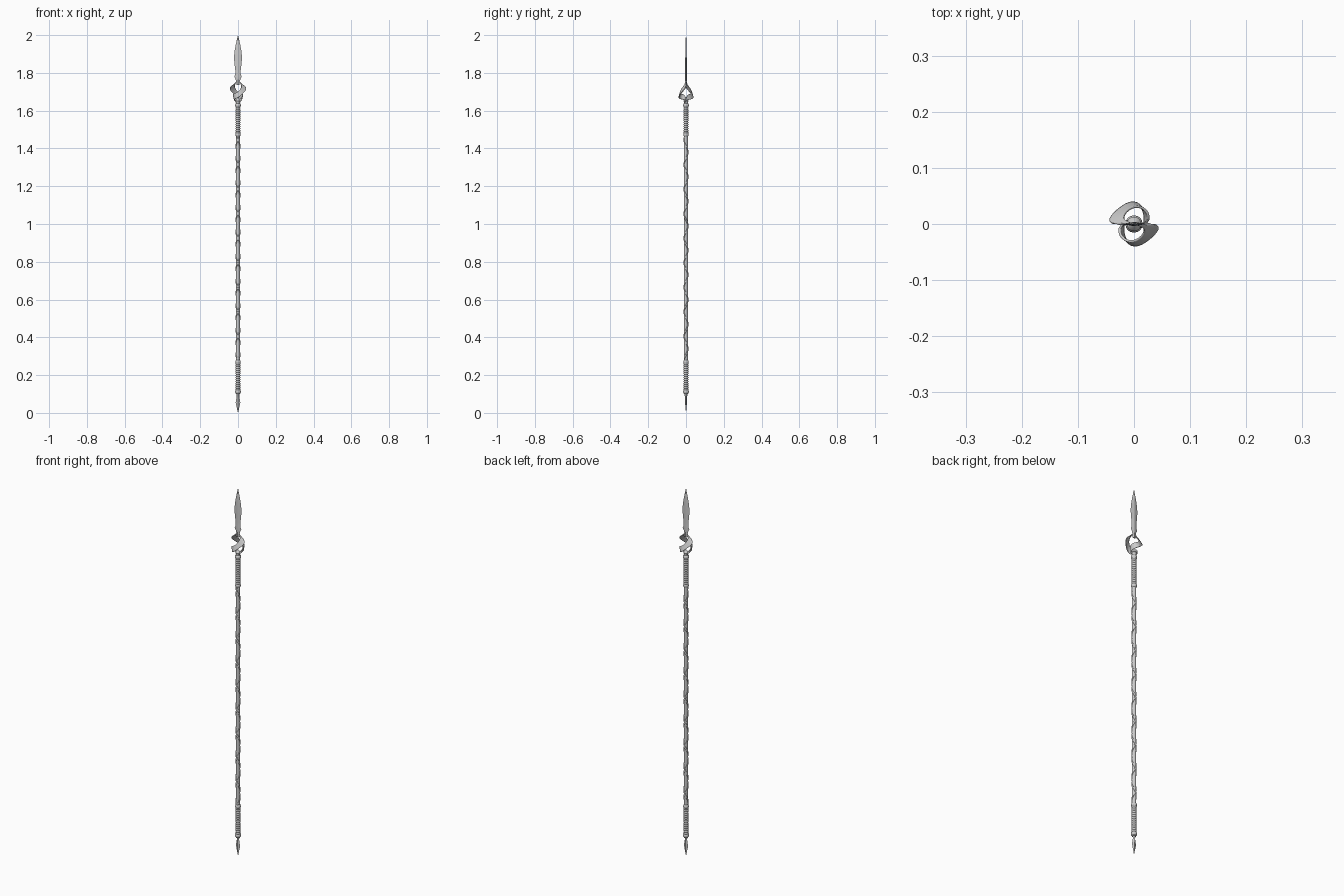
import bpy, bmesh, math
from mathutils import Vector

if "Cube" in bpy.data.objects:
    bpy.data.objects.remove(bpy.data.objects["Cube"])


def make_object(name, verts, faces, smooth=40):
    mesh = bpy.data.meshes.new(name)
    mesh.from_pydata(verts, [], faces)
    bm = bmesh.new()
    bm.from_mesh(mesh)
    bmesh.ops.recalc_face_normals(bm, faces=bm.faces)
    bm.to_mesh(mesh)
    bm.free()
    ob = bpy.data.objects.new(name, mesh)
    bpy.context.collection.objects.link(ob)
    bpy.ops.object.select_all(action='DESELECT')
    bpy.context.view_layer.objects.active = ob
    ob.select_set(True)
    if smooth:
        bpy.ops.object.shade_smooth_by_angle(angle=math.radians(smooth))
    return ob


def loft(name, rings, smooth=40):
    """Closed rings of equal length joined into a capped solid."""
    n = len(rings[0])
    verts = [p for r in rings for p in r]
    faces = [(i * n + j, i * n + (j + 1) % n, (i + 1) * n + (j + 1) % n, (i + 1) * n + j)
             for i in range(len(rings) - 1) for j in range(n)]
    faces += [tuple(range(n)), tuple(range(len(verts) - n, len(verts)))]
    return make_object(name, verts, faces, smooth)


def lathe(name, profile, sides=16):
    return loft(name, [[(r * math.cos(math.tau * k / sides), r * math.sin(math.tau * k / sides), z)
                        for k in range(sides)] for r, z in profile])


def flat_blade(name, profile):
    """Diamond section: (z, half width, half thickness)."""
    return loft(name, [[(w, 0, z), (0, t, z), (-w, 0, z), (0, -t, z)] for z, w, t in profile], 20)


# Shaft core
lathe("shaft", [(0.0105, 0.10), (0.0105, 1.64)])


# Crossed straps wound along the shaft
def strap(name, hand, phase):
    z0, z1, pitch, half = 0.275, 1.47, 0.13, 0.009
    steps = 180
    rings = []
    for i in range(steps + 1):
        z = z0 + half + (z1 - z0 - 2 * half) * i / steps
        a = hand * math.tau * (z - z0) / pitch + phase
        c, s = math.cos(a), math.sin(a)
        rings.append([(r * c, r * s, z + d) for r, d in
                      ((0.0095, -half), (0.0125, -half * 0.7), (0.0130, 0),
                       (0.0125, half * 0.7), (0.0095, half))])
    return loft(name, rings)


strap("strap_right_hand", 1, -math.pi / 2)
strap("strap_left_hand", -1, -math.pi / 2)


# Ribbed grips
def grip(name, z0, z1, count=14):
    step = (z1 - z0) / count
    prof = []
    for i in range(count):
        z = z0 + i * step
        prof += [(0.0105, z), (0.0128, z + step * 0.3), (0.0128, z + step * 0.7)]
    return lathe(name, prof + [(0.0105, z1)])


grip("lower_grip", 0.12, 0.265)
grip("upper_grip", 1.48, 1.625)

# Rounded collars at the grip ends
for name, z, r in (("bottom_collar", 0.112, 0.0155), ("lower_collar", 0.27, 0.0145),
                   ("upper_collar", 1.473, 0.0145), ("head_collar", 1.628, 0.0155)):
    lathe(name, [(0.009, z - 0.011), (r * 0.9, z - 0.007), (r, z), (r * 0.9, z + 0.007), (0.009, z + 0.011)])

# Socket above the head collar
lathe("head_socket", [(0.011, 1.632), (0.010, 1.642), (0.013, 1.652), (0.008, 1.660), (0.001, 1.666)])

# Butt spike
flat_blade("butt_spike", [(0.0, 0.0004, 0.0003), (0.03, 0.007, 0.003), (0.055, 0.0125, 0.005),
                          (0.075, 0.009, 0.006), (0.09, 0.0065, 0.0065), (0.108, 0.010, 0.010)])

# Leaf blade with flared base
flat_blade("blade", [(1.735, 0.008, 0.003), (1.755, 0.010, 0.004), (1.768, 0.013, 0.004),
                     (1.780, 0.020, 0.004), (1.795, 0.014, 0.004), (1.815, 0.0145, 0.004),
                     (1.85, 0.019, 0.004), (1.88, 0.021, 0.004), (1.91, 0.019, 0.0035),
                     (1.95, 0.012, 0.003), (1.98, 0.005, 0.002), (2.0, 0.0004, 0.0003)])

# Twisted ribbons holding the blade: (upper edge, lower edge) along the path
path = [((0.010, 0.000, 1.652), (0.006, -0.006, 1.640)),
        ((0.029, 0.003, 1.684), (0.020, -0.006, 1.654)),
        ((0.024, 0.027, 1.688), (0.020, 0.026, 1.660)),
        ((0.000, 0.034, 1.697), (0.000, 0.044, 1.667)),
        ((-0.020, 0.018, 1.724), (-0.028, 0.028, 1.692)),
        ((-0.018, 0.004, 1.738), (-0.054, -0.001, 1.720)),
        ((0.002, 0.000, 1.766), (-0.012, 0.000, 1.742)),
        ((0.006, 0.000, 1.775), (0.000, 0.000, 1.757))]
for name, s in (("back_ribbon", 1), ("front_ribbon", -1)):
    verts = []
    for u, l in path:
        u, l = Vector(u), Vector(l)
        verts += [(s * p.x, s * p.y, p.z) for p in (u, (u + l) / 2, l)]
    faces = [(3 * i + j, 3 * i + j + 1, 3 * i + j + 4, 3 * i + j + 3)
             for i in range(len(path) - 1) for j in range(2)]
    ob = make_object(name, verts, faces)
    sub = ob.modifiers.new("round", 'SUBSURF')
    sub.levels = sub.render_levels = 2
    sol = ob.modifiers.new("thickness", 'SOLIDIFY')
    sol.thickness, sol.offset = 0.004, 0
